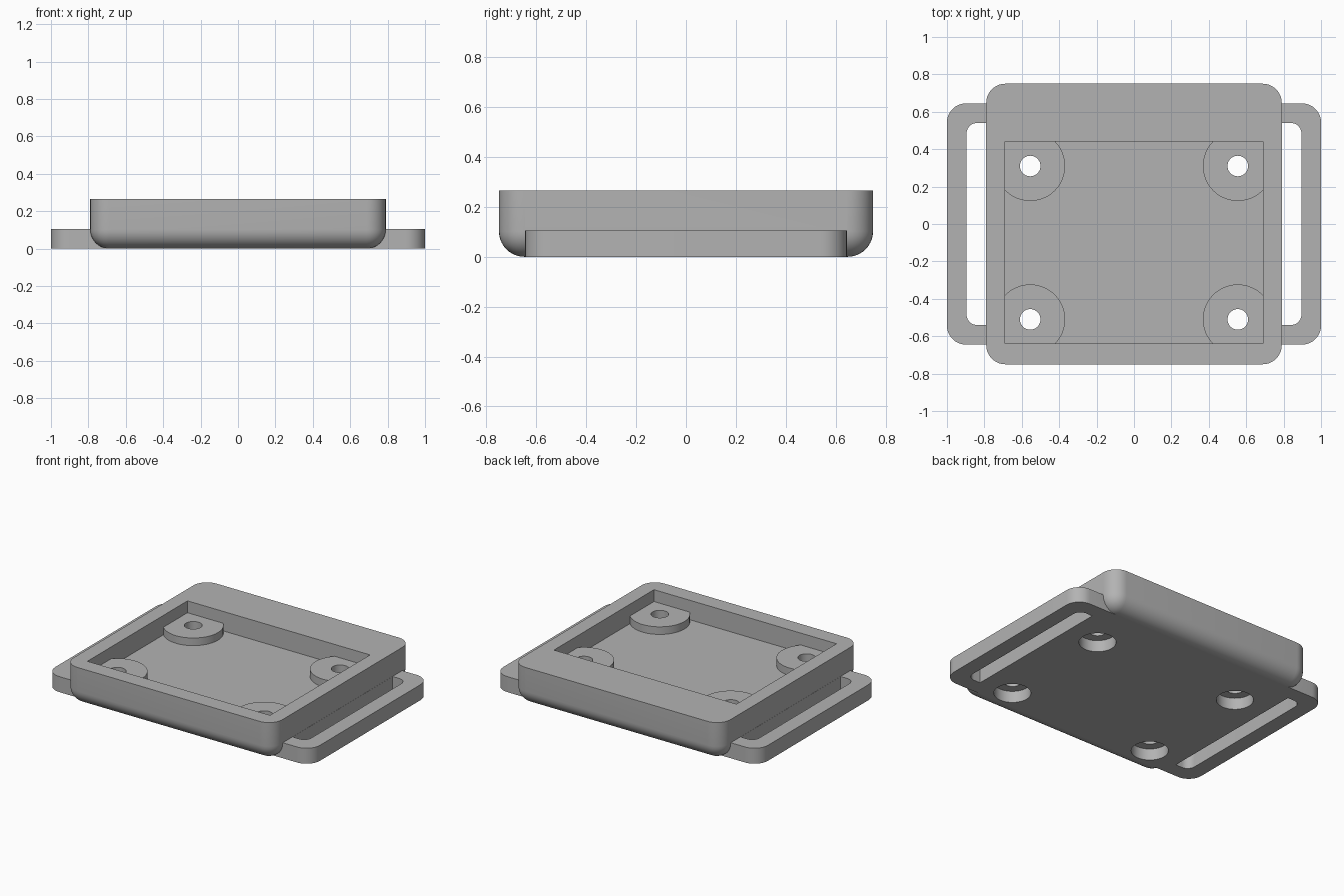
import bpy, bmesh
from mathutils import Matrix, Vector

cube = bpy.data.objects.get("Cube")
if cube:
    bpy.data.objects.remove(cube, do_unlink=True)

grey = bpy.data.materials.new("light grey")
grey.use_nodes = True
grey.diffuse_color = (0.45, 0.45, 0.45, 1)
grey.node_tree.nodes["Principled BSDF"].inputs["Base Color"].default_value = grey.diffuse_color


def finish(name, bm):
    bmesh.ops.recalc_face_normals(bm, faces=bm.faces)
    mesh = bpy.data.meshes.new(name)
    bm.to_mesh(mesh)
    bm.free()
    mesh.materials.append(grey)
    ob = bpy.data.objects.new(name, mesh)
    bpy.context.collection.objects.link(ob)
    return ob


def block(name, low, high, radius=0, rounded=lambda a, b: False, segments=10):
    """Box between two corners; edges chosen by a rule are rounded."""
    low, high = Vector(low), Vector(high)
    bm = bmesh.new()
    bmesh.ops.create_cube(bm, size=1)
    for v in bm.verts:
        v.co = (low + high) / 2 + v.co * (high - low)
    edges = [e for e in bm.edges if rounded(e.verts[0].co, e.verts[1].co)]
    if edges:
        bmesh.ops.bevel(bm, geom=edges, offset=radius, segments=segments,
                        profile=0.5, affect='EDGES')
    return finish(name, bm)


def cylinder(name, x, y, radius, z0, z1):
    bm = bmesh.new()
    bmesh.ops.create_cone(bm, cap_ends=True, segments=48, radius1=radius, radius2=radius,
                          depth=z1 - z0, matrix=Matrix.Translation((x, y, (z0 + z1) / 2)))
    return finish(name, bm)


def combine(target, other, operation):
    mod = target.modifiers.new(operation, 'BOOLEAN')
    mod.operation, mod.object, mod.solver = operation, other, 'EXACT'
    bpy.context.view_layer.objects.active = target
    bpy.ops.object.modifier_apply(modifier=mod.name)
    bpy.data.objects.remove(other, do_unlink=True)


def upright(a, b):
    return abs(a.z - b.z) > 0.01


def upright_or_bottom(a, b):
    return upright(a, b) or max(a.z, b.z) < 0.01


# Tray body with rounded underside
tray = block("mounting_tray", (-0.79, -0.75, 0), (0.79, 0.75, 0.265), 0.102, upright_or_bottom)

# Flat base plate with strap loops
plate = block("strap_plate", (-1, -0.645, 0), (1, 0.645, 0.106), 0.102, upright)
combine(tray, plate, 'UNION')

# Strap slots beside the body
for side in (-1, 1):
    xs = sorted((side * 0.791, side * 0.895))
    slot = block("slot_cutter", (xs[0], -0.54, -0.1), (xs[1], 0.54, 0.15), 0.055,
                 lambda a, b: upright(a, b) and abs(a.x) > 0.85)
    combine(tray, slot, 'DIFFERENCE')

# Recess, set off towards the front
recess = block("recess_cutter", (-0.69, -0.64, 0.132), (0.69, 0.44, 0.4))
combine(tray, recess, 'DIFFERENCE')

# Screw bosses with through holes and counterbores
for x in (-0.555, 0.555):
    for y in (-0.51, 0.31):
        combine(tray, cylinder("screw_boss", x, y, 0.187, 0.115, 0.184), 'UNION')
        combine(tray, cylinder("screw_hole", x, y, 0.055, -0.1, 0.4), 'DIFFERENCE')
        combine(tray, cylinder("counterbore", x, y, 0.115, -0.1, 0.079), 'DIFFERENCE')

bpy.ops.object.select_all(action='DESELECT')
tray.select_set(True)
bpy.context.view_layer.objects.active = tray
bpy.ops.object.shade_smooth_by_angle(angle=0.5)
